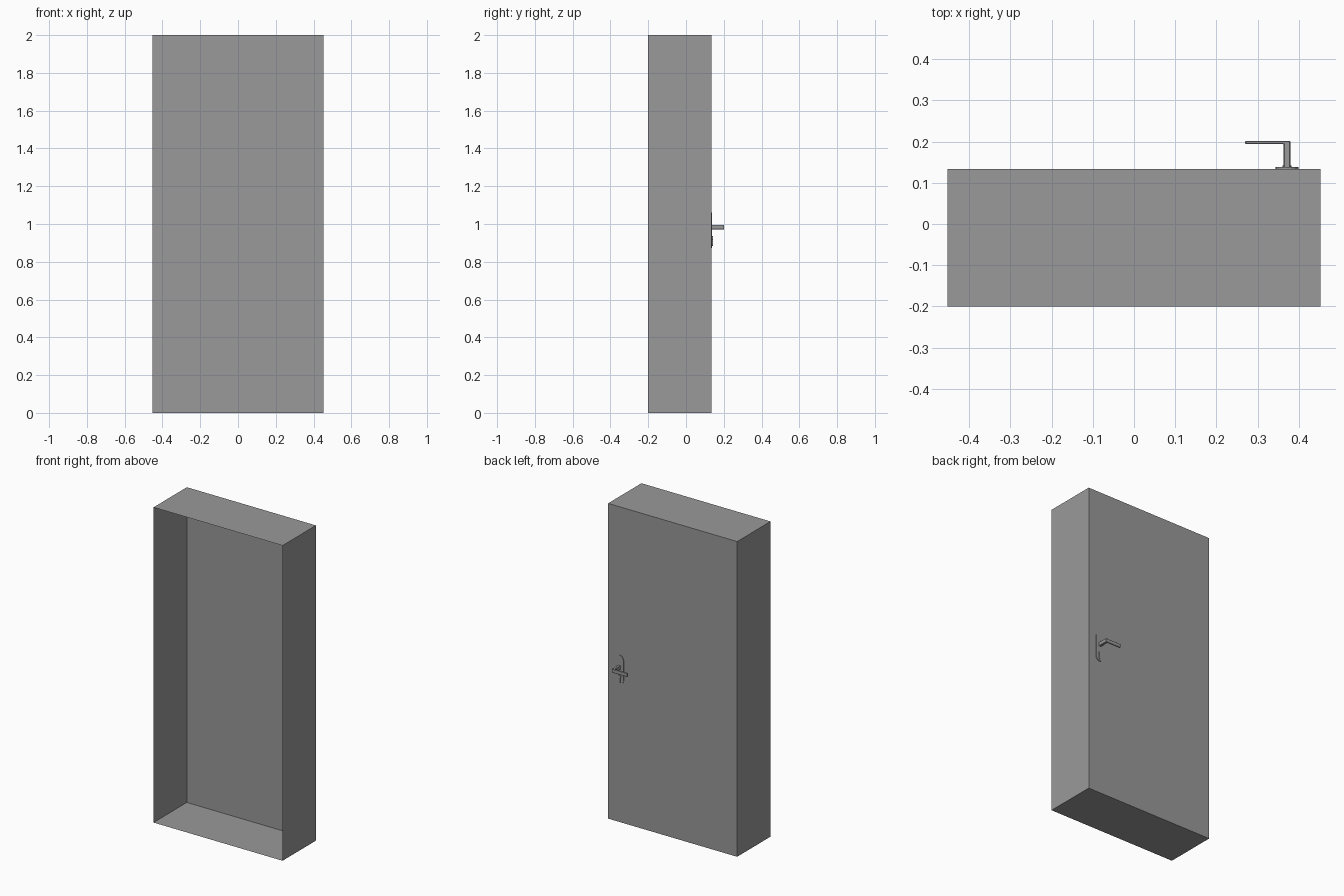
import bpy, bmesh, math

if "Cube" in bpy.data.objects:
    bpy.data.objects.remove(bpy.data.objects["Cube"])

grey = bpy.data.materials.new("mid_grey")
grey.diffuse_color = (0.32, 0.32, 0.32, 1)
grey.use_nodes = True
grey.node_tree.nodes["Principled BSDF"].inputs["Base Color"].default_value = grey.diffuse_color


def finish(bm, name, smooth=False):
    bmesh.ops.recalc_face_normals(bm, faces=bm.faces[:])
    me = bpy.data.meshes.new(name)
    bm.to_mesh(me)
    bm.free()
    ob = bpy.data.objects.new(name, me)
    bpy.context.collection.objects.link(ob)
    me.materials.append(grey)
    if smooth:
        bpy.context.view_layer.objects.active = ob
        ob.select_set(True)
        bpy.ops.object.shade_smooth_by_angle(angle=math.radians(30))
        ob.select_set(False)
    return ob


def box(lo, hi):
    bm = bmesh.new()
    bmesh.ops.create_cube(bm, size=1)
    for v in bm.verts:
        v.co = [(a + b) / 2 + c * (b - a) for a, b, c in zip(lo, hi, v.co)]
    return bm


def prism(name, outline, y0, y1, axis="y"):
    """Extrude an outline of (x, z) points from y0 to y1."""
    bm = bmesh.new()
    f = bm.faces.new([bm.verts.new((x, y0, z)) for x, z in outline])
    r = bmesh.ops.extrude_face_region(bm, geom=[f])
    for e in r["geom"]:
        if isinstance(e, bmesh.types.BMVert):
            e.co.y = y1
    return finish(bm, name)


def arc(cx, cz, r, a0, a1, n):
    return [(cx + r * math.cos(math.radians(a0 + (a1 - a0) * i / n)),
             cz + r * math.sin(math.radians(a0 + (a1 - a0) * i / n)))
            for i in range(n + 1)]


# Door leaf with thin surround, open at the front
bm = box((-0.453, -0.2, 0), (0.453, 0.134, 2))
front = [f for f in bm.faces if f.calc_center_median().y < -0.19]
bmesh.ops.delete(bm, geom=front, context='FACES_ONLY')
bmesh.ops.recalc_face_normals(bm, faces=bm.faces[:])
finish(bm, "door_and_surround")

# Handle plate with rounded ends
cx = 0.371
plate = arc(cx, 1.032, 0.028, 0, 180, 8) + arc(cx, 0.902, 0.028, 180, 360, 8)
prism("handle_plate", plate, 0.134, 0.138)

# Lock cylinder: round barrel above a narrow rounded tail
lock = arc(cx, 0.926, 0.011, -50, 230, 10) + arc(cx, 0.890, 0.007, 180, 360, 6)
prism("lock_cylinder", lock, 0.134, 0.142)

# L-shaped lever handle: neck and grip in one piece
bm = bmesh.new()
path = [(0.363, 0.136), (0.38, 0.136), (0.38, 0.202), (0.27, 0.202),
        (0.27, 0.194), (0.363, 0.194)]
f = bm.faces.new([bm.verts.new((x, y, 0.972)) for x, y in path])
r = bmesh.ops.extrude_face_region(bm, geom=[f])
for e in r["geom"]:
    if isinstance(e, bmesh.types.BMVert):
        e.co.z = 0.996
lever = finish(bm, "lever_handle")
bev = lever.modifiers.new("soft_edges", 'BEVEL')
bev.width = 0.002
bev.segments = 1
